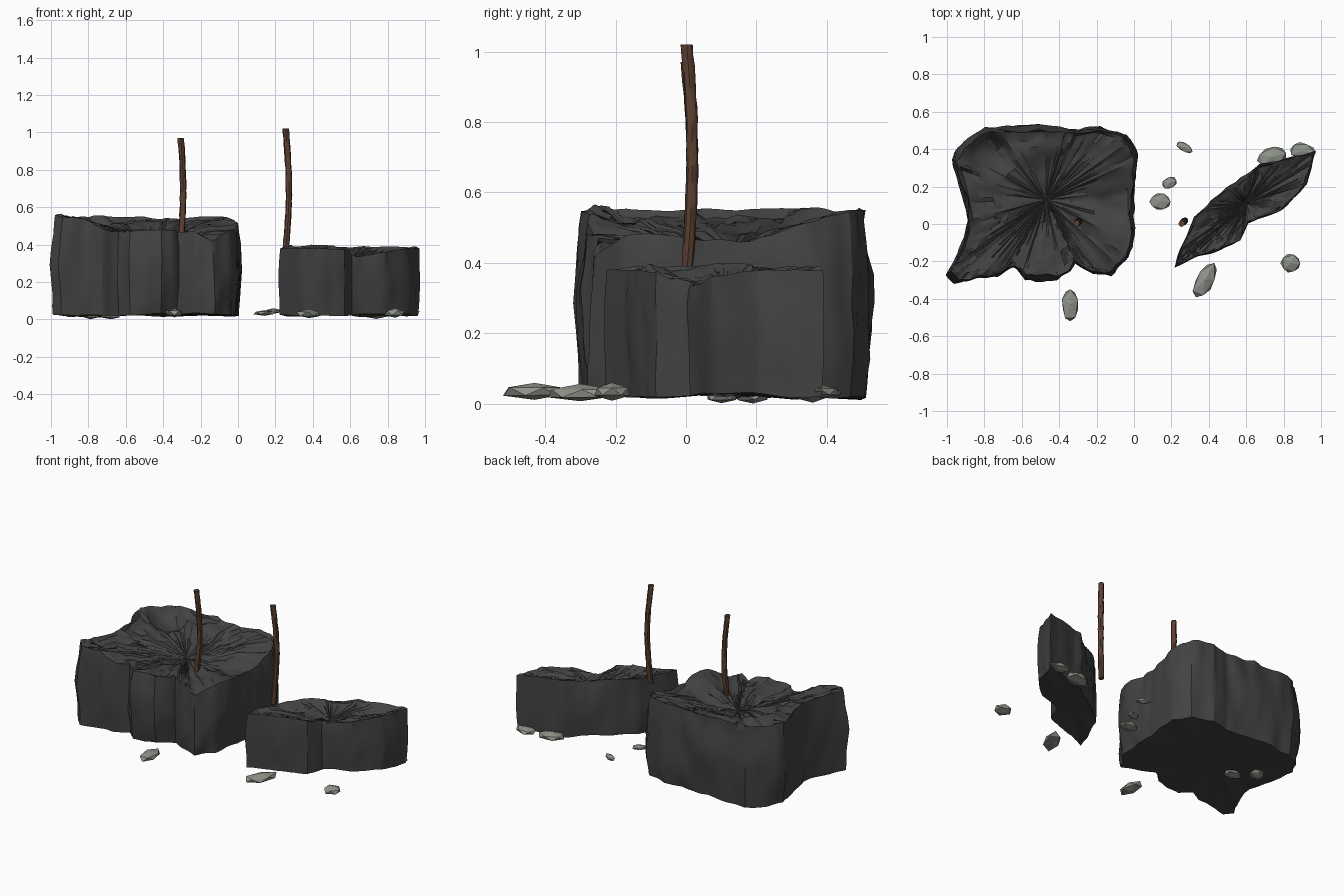
import bpy, bmesh, math, random
from mathutils import Vector, noise

random.seed(4)
if "Cube" in bpy.data.objects:
    bpy.data.objects.remove(bpy.data.objects["Cube"], do_unlink=True)


def material(name, color):
    mat = bpy.data.materials.new(name)
    mat.use_nodes = True
    mat.diffuse_color = (*color, 1)
    bsdf = mat.node_tree.nodes["Principled BSDF"]
    bsdf.inputs["Base Color"].default_value = (*color, 1)
    bsdf.inputs["Roughness"].default_value = 0.9
    return mat


ROCK = material("charcoal rock", (0.056, 0.055, 0.056))
WOOD = material("brown wood", (0.105, 0.052, 0.03))
STONE = material("pale grey stone", (0.27, 0.29, 0.25))


def finish(bm, name, mat, smooth_angle=None):
    bmesh.ops.recalc_face_normals(bm, faces=bm.faces)
    mesh = bpy.data.meshes.new(name)
    bm.to_mesh(mesh)
    bm.free()
    mesh.materials.append(mat)
    obj = bpy.data.objects.new(name, mesh)
    bpy.context.collection.objects.link(obj)
    if smooth_angle:
        bpy.ops.object.select_all(action="DESELECT")
        obj.select_set(True)
        bpy.context.view_layer.objects.active = obj
        bpy.ops.object.shade_smooth_by_angle(angle=math.radians(smooth_angle))
    return obj


def bridge(bm, lower, upper):
    for i in range(len(lower)):
        j = (i + 1) % len(lower)
        bm.faces.new((lower[i], lower[j], upper[j], upper[i]))


def rim_loop(points, steps):
    """Even, angular loop through the rim points."""
    pts = [Vector(p) for p in points]
    return [a.lerp(b, s / steps)
            for a, b in zip(pts, pts[1:] + pts[:1]) for s in range(steps)]


def rock(name, rim, centre, steps, bulge, rough, pit=None):
    """Broken block: fluted wall, fan-streaked hollow top and fan bottom."""
    centre = Vector(centre)
    loop = rim_loop(rim, steps)
    streaks = [random.uniform(-1, 1) for _ in loop]
    flutes = [noise.noise(p * 13) for p in loop]
    bm = bmesh.new()
    rings = []

    # wall: each level leans and bulges a little differently
    for level in (0, 0.08, 0.2, 0.35, 0.5, 0.65, 0.8, 0.92, 1):
        ring = []
        for p, flute in zip(loop, flutes):
            out = Vector((p.x - centre.x, p.y - centre.y, 0)).normalized()
            foot = 0.022 + 0.016 * noise.noise(p * 5)
            z = foot + (p.z - foot) * level
            push = bulge * (math.sin(math.pi * level) - 0.4)
            push += rough * noise.noise(Vector((p.x * 6, p.y * 6, z * 5)))
            push += rough * 0.8 * noise.noise(Vector((p.x * 15, p.y * 15, z * 9)))
            push += rough * 1.2 * flute * level
            q = p + out * push
            z += 0.6 * rough * flute * level
            ring.append(bm.verts.new((q.x, q.y, z)))
        rings.append(ring)

    # top: rim falls in ledges towards the middle
    for t in (0.95, 0.89, 0.82, 0.74, 0.65, 0.56, 0.47, 0.38, 0.29, 0.19, 0.09):
        ring = []
        for p, streak in zip(loop, streaks):
            q = centre.lerp(p, t)
            q.z += 0.01 * streak * min(1, 3 * t) * (1 - 0.7 * t)
            q.z += 0.02 * noise.noise(Vector((q.x * 9, q.y * 9, 1)))
            q.z += 0.012 * noise.noise(Vector((q.x * 30, q.y * 30, 3)))
            if noise.noise(Vector((q.x * 5, q.y * 5, 7))) > 0.2:
                q.z -= 0.02
            if pit:
                away = math.hypot(q.x - pit[0], q.y - pit[1]) / pit[2]
                q.z -= pit[3] * max(0, 1 - away ** 4)
            ring.append(bm.verts.new(q))
        rings.append(ring)

    for lower, upper in zip(rings, rings[1:]):
        bridge(bm, lower, upper)
    hub_top = bm.verts.new(centre)
    hub_foot = bm.verts.new((centre.x, centre.y, 0.03))
    for i in range(len(loop)):
        j = (i + 1) % len(loop)
        bm.faces.new((rings[-1][i], rings[-1][j], hub_top))
        bm.faces.new((rings[0][j], rings[0][i], hub_foot))
    return finish(bm, name, ROCK, 28)


# Large block, rim points anticlockwise from the back left corner
rock("large_rock", [
    (-0.79, 0.51, 0.55), (-0.90, 0.43, 0.55), (-0.96, 0.34, 0.56),
    (-0.92, 0.21, 0.55), (-0.88, 0.02, 0.55), (-0.93, -0.15, 0.55),
    (-0.99, -0.26, 0.56), (-0.95, -0.31, 0.55), (-0.83, -0.28, 0.54),
    (-0.72, -0.27, 0.48), (-0.64, -0.22, 0.47), (-0.58, -0.29, 0.47),
    (-0.41, -0.28, 0.48), (-0.32, -0.20, 0.47), (-0.23, -0.25, 0.47),
    (-0.13, -0.27, 0.42), (-0.04, -0.17, 0.48), (-0.01, 0.02, 0.47),
    (-0.01, 0.18, 0.46), (0.01, 0.37, 0.52), (-0.05, 0.47, 0.55),
    (-0.19, 0.51, 0.55), (-0.30, 0.49, 0.54), (-0.40, 0.51, 0.54),
    (-0.61, 0.51, 0.55)],
    (-0.47, 0.13, 0.43), 6, 0.02, 0.016, pit=(-0.77, 0.37, 0.12, 0.05))

# Small slanting slab
rock("small_rock", [
    (0.97, 0.39, 0.38), (0.81, 0.345, 0.39), (0.67, 0.31, 0.39),
    (0.60, 0.25, 0.38), (0.47, 0.17, 0.40), (0.33, 0.04, 0.39),
    (0.25, -0.13, 0.39), (0.22, -0.23, 0.38), (0.35, -0.165, 0.38),
    (0.47, -0.13, 0.38), (0.57, -0.08, 0.37), (0.61, 0.01, 0.33),
    (0.78, 0.075, 0.36), (0.92, 0.21, 0.38), (0.95, 0.31, 0.38)],
    (0.60, 0.11, 0.31), 8, 0.012, 0.012)


# Upright sticks, bowed slightly with knobbly bark
def stick(name, x, bottom, top, bow):
    sides, rows = 8, 22
    bm = bmesh.new()
    rings = []
    for r in range(rows + 1):
        t = r / rows
        curve = math.sin(math.pi * t)
        ring = []
        for s in range(sides):
            a = math.tau * s / sides
            rad = 0.017 + random.uniform(-0.0015, 0.0015)
            ring.append(bm.verts.new((x + bow * curve + rad * math.cos(a),
                                      0.002 + 0.016 * curve + rad * math.sin(a),
                                      bottom + (top - bottom) * t)))
        rings.append(ring)
    for lower, upper in zip(rings, rings[1:]):
        bridge(bm, lower, upper)
    bm.faces.new(rings[0])
    bm.faces.new(rings[-1])
    finish(bm, name, WOOD, 40)


stick("left_stick", 0.255, 0.37, 1.02, 0.017)
stick("right_stick", -0.306, 0.41, 0.97, 0.013)


# Flat loose stones: x, y, length, width, turn, centre height, thickness
STONES = [(-0.34, -0.43, 0.19, 0.10, 90, 0.035, 0.05),
          (0.38, -0.30, 0.22, 0.11, 62, 0.03, 0.05),
          (0.84, -0.21, 0.12, 0.11, 0, 0.035, 0.05),
          (0.14, 0.12, 0.13, 0.10, 0, 0.035, 0.03),
          (0.19, 0.22, 0.09, 0.07, 20, 0.045, 0.03),
          (0.27, 0.41, 0.11, 0.05, -30, 0.03, 0.03),
          (0.74, 0.36, 0.18, 0.12, 15, 0.03, 0.05),
          (0.90, 0.39, 0.15, 0.10, -10, 0.035, 0.04),
          (-0.68, 0.10, 0.12, 0.10, 0, 0.02, 0.04),
          (-0.79, 0.19, 0.11, 0.10, 40, 0.02, 0.04)]
for n, (x, y, length, width, turn, z, thick) in enumerate(STONES, 1):
    bm = bmesh.new()
    bmesh.ops.create_icosphere(bm, subdivisions=1, radius=0.5)
    for v in bm.verts:
        v.co *= random.uniform(0.9, 1.08)
        v.co = Vector((v.co.x * length, v.co.y * width, v.co.z * thick))
    stone = finish(bm, f"loose_stone_{n}", STONE)
    stone.location = (x, y, z)
    stone.rotation_euler.z = math.radians(turn)
